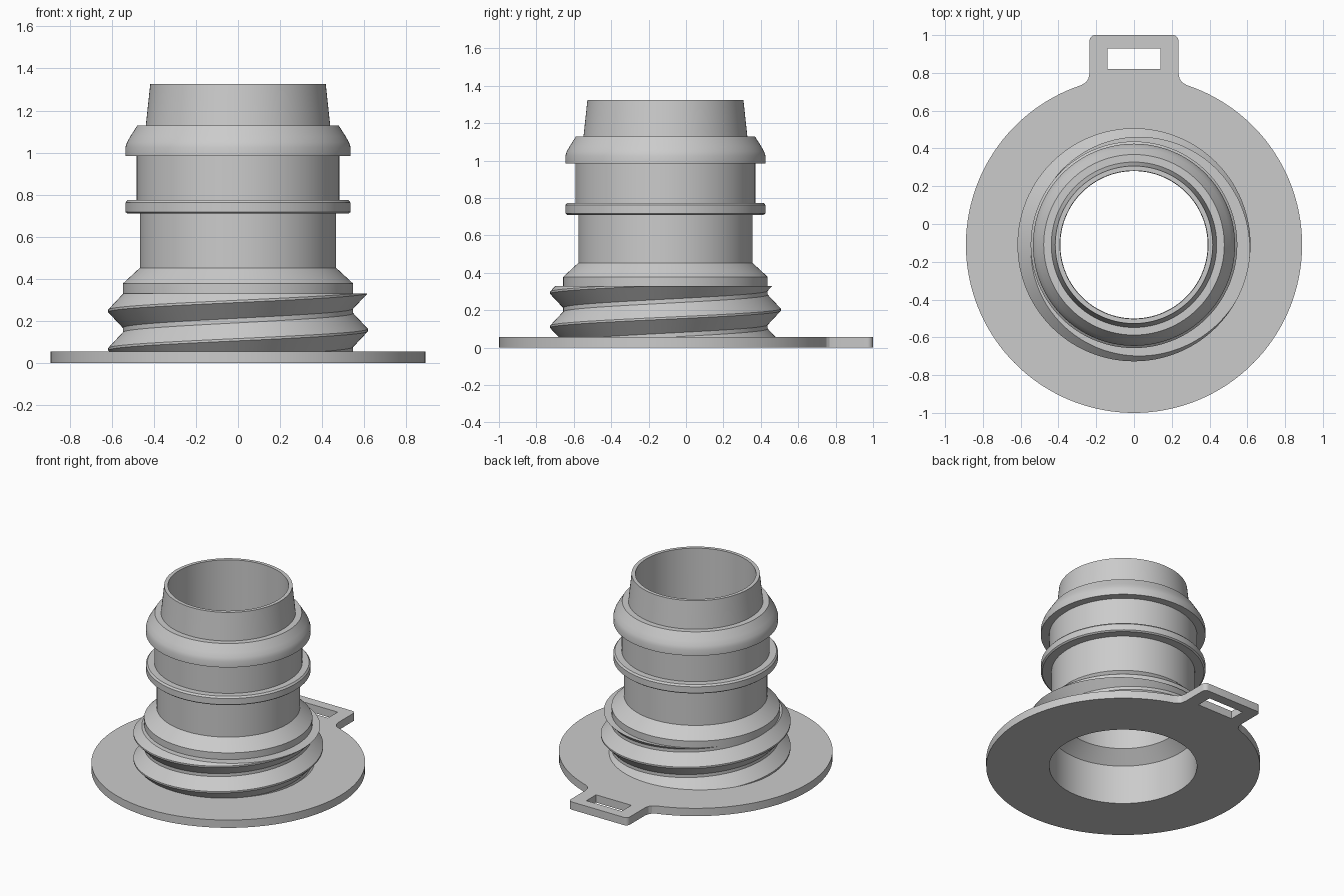
import bpy, bmesh, math
from math import sin, cos, pi

cube = bpy.data.objects.get("Cube")
if cube:
    bpy.data.objects.remove(cube, do_unlink=True)

CENTRE_Y = -0.11
FLANGE_TOP = 0.056
SEGMENTS = 128

grey = bpy.data.materials.new("plain grey")
grey.use_nodes = True
grey.diffuse_color = (0.6, 0.6, 0.6, 1)
grey.node_tree.nodes["Principled BSDF"].inputs["Base Color"].default_value = grey.diffuse_color


def finish(obj):
    """Smooth shade the part with sharp edges kept."""
    bpy.ops.object.select_all(action='DESELECT')
    obj.select_set(True)
    bpy.context.view_layer.objects.active = obj
    bpy.ops.object.shade_smooth_by_angle(angle=math.radians(20))


def sweep_rows(name, columns, close):
    """Skin neighbouring columns of points into a mesh."""
    bm = bmesh.new()
    cols = [[bm.verts.new(p) for p in col] for col in columns]
    n = len(cols[0])
    for a, b in zip(cols, cols[1:]):
        for i in range(n if close else n - 1):
            j = (i + 1) % n
            bm.faces.new((a[i], b[i], b[j], a[j]))
    bmesh.ops.remove_doubles(bm, verts=bm.verts, dist=0.0002)
    bmesh.ops.recalc_face_normals(bm, faces=bm.faces)
    mesh = bpy.data.meshes.new(name)
    bm.to_mesh(mesh)
    bm.free()
    mesh.materials.append(grey)
    obj = bpy.data.objects.new(name, mesh)
    bpy.context.collection.objects.link(obj)
    finish(obj)


def ring_point(r, a, z):
    return (r * cos(a), CENTRE_Y + r * sin(a), z)


# Hollow spout: closed wall section (radius, height) turned about the axis
wall = [(0.48, 0), (0.54, 0), (0.547, 0.3), (0.547, 0.378), (0.466, 0.453),
        (0.466, 0.71), (0.525, 0.71), (0.535, 0.718), (0.535, 0.762),
        (0.525, 0.774), (0.481, 0.774), (0.481, 0.985), (0.535, 0.985),
        (0.535, 1.025), (0.527, 1.05), (0.511, 1.078), (0.478, 1.13),
        (0.438, 1.13), (0.417, 1.325), (0.392, 1.325), (0.39, 0.36),
        (0.48, 0.28)]
angles = [2 * pi * i / SEGMENTS for i in range(SEGMENTS + 1)]
sweep_rows("spout_body", [[ring_point(r, a, z) for r, z in wall] for a in angles], True)

# Screw thread: helical ridge trimmed level at its top and at the flange
PITCH, ROOT, CREST = 0.182, 0.547, 0.617
THREAD_LOW, THREAD_HIGH = 0.05, 0.33


def thread_column(a):
    crest_z = 0.157 + PITCH * a / (2 * pi)
    col = []
    for turn in range(-3, 4):
        for step in (-0.44, -0.03, 0.03, 0.44):
            z = min(max(crest_z + (turn + step) * PITCH, THREAD_LOW), THREAD_HIGH)
            d = (z - crest_z) / PITCH
            d = abs(d - round(d))
            t = min(max((0.44 - d) / 0.41, 0), 1)
            col.append(ring_point(ROOT + (CREST - ROOT) * t, a, z))
    return ([ring_point(0.53, a, THREAD_LOW)] + col
            + [ring_point(0.53, a, THREAD_HIGH)])


sweep_rows("screw_thread", [thread_column(a) for a in angles], False)


# Base flange with strap tab: flat outline with two openings, extruded
def arc(cx, cy, r, start, end, steps):
    return [(cx + r * cos(start + (end - start) * i / steps),
             cy + r * sin(start + (end - start) * i / steps)) for i in range(steps + 1)]


side = [(0.255, 0.75), (0.242, 0.768), (0.235, 0.8)] + arc(0.205, 0.97, 0.03, 0, pi / 2, 6)
tab = side + [(-x, y) for x, y in reversed(side)]
gap = math.acos(0.28 / 0.89)
outline = tab + arc(0, CENTRE_Y, 0.89, pi - gap, 2 * pi + gap, SEGMENTS)
bore = arc(0, CENTRE_Y, 0.54, 0, 2 * pi, SEGMENTS)[:-1]
slot = [(-0.14, 0.82), (0.14, 0.82), (0.14, 0.93), (-0.14, 0.93)]

curve = bpy.data.curves.new("base_flange", 'CURVE')
curve.dimensions = '2D'
curve.fill_mode = 'BOTH'
curve.extrude = FLANGE_TOP / 2
for loop in (outline, bore, slot):
    spline = curve.splines.new('POLY')
    spline.points.add(len(loop) - 1)
    for point, (x, y) in zip(spline.points, loop):
        point.co = (x, y, 0, 1)
    spline.use_cyclic_u = True
curve.materials.append(grey)
flange = bpy.data.objects.new("base_flange", curve)
flange.location.z = FLANGE_TOP / 2
bpy.context.collection.objects.link(flange)
bpy.ops.object.select_all(action='DESELECT')
flange.select_set(True)
bpy.context.view_layer.objects.active = flange
bpy.ops.object.convert(target='MESH')
flange = bpy.context.view_layer.objects.active
bm = bmesh.new()
bm.from_mesh(flange.data)
bmesh.ops.remove_doubles(bm, verts=bm.verts, dist=0.0002)
bmesh.ops.recalc_face_normals(bm, faces=bm.faces)
bm.to_mesh(flange.data)
bm.free()
finish(flange)
